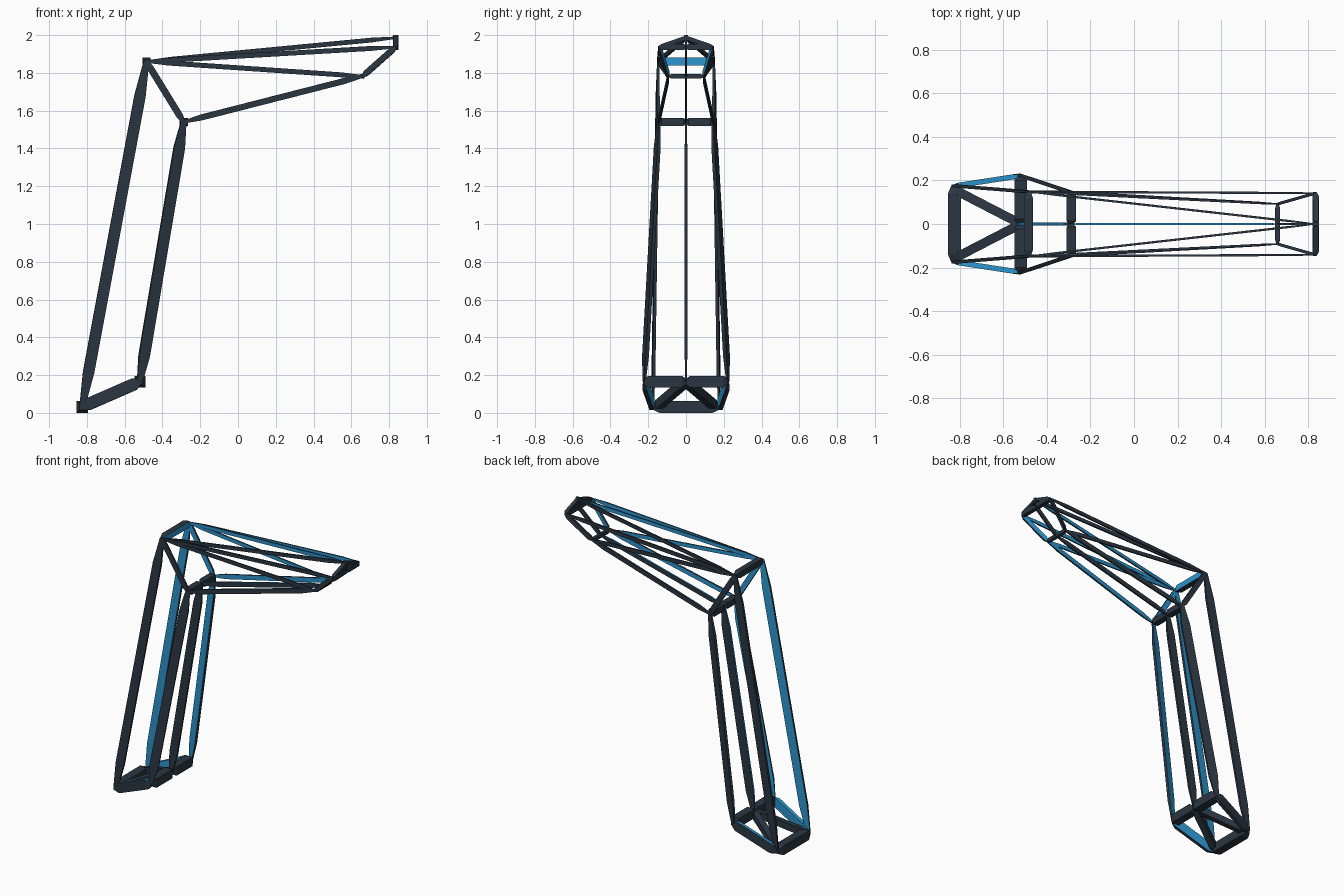
import bpy
from mathutils import Vector

if "Cube" in bpy.data.objects:
    bpy.data.objects.remove(bpy.data.objects["Cube"])


def material(name, rgb):
    m = bpy.data.materials.new(name)
    m.diffuse_color = (*rgb, 1)
    m.use_nodes = True
    m.node_tree.nodes["Principled BSDF"].inputs["Base Color"].default_value = m.diffuse_color
    return m


DARK = material("dark_frame", (0.024, 0.037, 0.054))
BLUE = material("blue_inside", (0.026, 0.30, 0.61))


# Four-sided strut, full size along the middle and tapering at both ends.
# deep = size in the upright plane, thin = size across; faces turned to
# any of the inner directions are blue.
def strut(name, a, b, deep, thin, inner=(), tip=0.5, run=0.1):
    a, b = Vector(a), Vector(b)
    d = (b - a).normalized()
    side = Vector((0, 0, 1)).cross(d)
    side = Vector((0, 1, 0)) if side.length < 1e-3 else side.normalized()
    up = d.cross(side).normalized()
    verts = []
    for f, s in ((0, tip), (run, 1), (1 - run, 1), (1, tip)):
        c = a.lerp(b, f)
        for i, j in ((-1, -1), (1, -1), (1, 1), (-1, 1)):
            verts.append(c + side * (i * thin * s / 2) + up * (j * deep * s / 2))
    faces = [(3, 2, 1, 0), (12, 13, 14, 15)]
    for r in (0, 4, 8):
        for k in range(4):
            n = (k + 1) % 4
            faces.append((r + k, r + n, r + 4 + n, r + 4 + k))
    me = bpy.data.meshes.new(name)
    me.from_pydata(verts, [], faces)
    me.materials.append(DARK)
    me.materials.append(BLUE)
    for p in me.polygons:
        if any(p.normal.dot(Vector(v)) > 0.7 for v in inner):
            p.material_index = 1
    ob = bpy.data.objects.new(name, me)
    bpy.context.collection.objects.link(ob)
    return ob


# Joints: x, half width, z
HEEL = (-0.825, 0.175, 0.032)
TOE = (-0.52, 0.222, 0.165)
BACK = (-0.485, 0.148, 1.86)
ELBOW = (-0.288, 0.145, 1.54)
CHIN = (0.66, 0.092, 1.782)
NOSE = (0.835, 0.142, 1.937)
TIP = (0.835, 0, 1.986)


def at(j, s):
    return (j[0], j[1] * s, j[2])


# Mirrored struts on both sides
for s, tag in ((1, "left"), (-1, "right")):
    into = (0, -s, 0)
    pairs = (
        ("leg_rear", BACK, HEEL, 0.06, 0.016, (into,)),
        ("leg_front", ELBOW, TOE, 0.06, 0.018, (into,)),
        ("foot_side", HEEL, TOE, 0.065, 0.024, (into, (0, 0, 1))),
        ("shoulder", BACK, ELBOW, 0.036, 0.014, (into,)),
        ("head_lower", ELBOW, CHIN, 0.032, 0.012, (into,)),
        ("head_diagonal", BACK, CHIN, 0.026, 0.010, (into,)),
        ("head_upper", BACK, NOSE, 0.026, 0.010, (into,)),
        ("jaw", CHIN, NOSE, 0.032, 0.014, (into,)),
        ("head_ridge", BACK, TIP, 0.025, 0.010, (into,)),
        ("nose_gable", NOSE, TIP, 0.022, 0.026, ()),
    )
    for name, a, b, w, t, inner in pairs:
        strut(f"{name}_{tag}", at(a, s), at(b, s), w, t, inner)
    # floor brace running to the middle of the toe bar
    strut(f"foot_brace_{tag}", at(HEEL, s * 0.9), at(TOE, 0), 0.045, 0.042)
    # half cross bars meeting in the middle
    for name, j, w, t in (("toe_bar", TOE, 0.062, 0.058),
                          ("elbow_bar", ELBOW, 0.042, 0.044),
                          ("nose_bar", NOSE, 0.033, 0.03)):
        strut(f"{name}_{tag}", at(j, s), at(j, 0), w, t)

# Full width cross bars
strut("heel_bar", at(HEEL, -1), at(HEEL, 1), 0.064, 0.06)
strut("back_bar", at(BACK, -1), at(BACK, 1), 0.042, 0.042, ((1, 0, 0),))
strut("chin_bar", at(CHIN, -1), at(CHIN, 1), 0.026, 0.022)

# Centre line struts
strut("leg_centre", at(TOE, 0), at(ELBOW, 0), 0.06, 0.014, ((-1, 0, 0),))
strut("head_centre", at(ELBOW, 0), at(CHIN, 0), 0.032, 0.011, ((0, 0, 1),))
strut("jaw_centre", at(CHIN, 0), at(NOSE, 0), 0.03, 0.011)
strut("nose_post", at(NOSE, 0), TIP, 0.028, 0.011)
strut("nose_tip", (0.835, -0.012, 1.986), (0.835, 0.012, 1.986), 0.028, 0.03)
